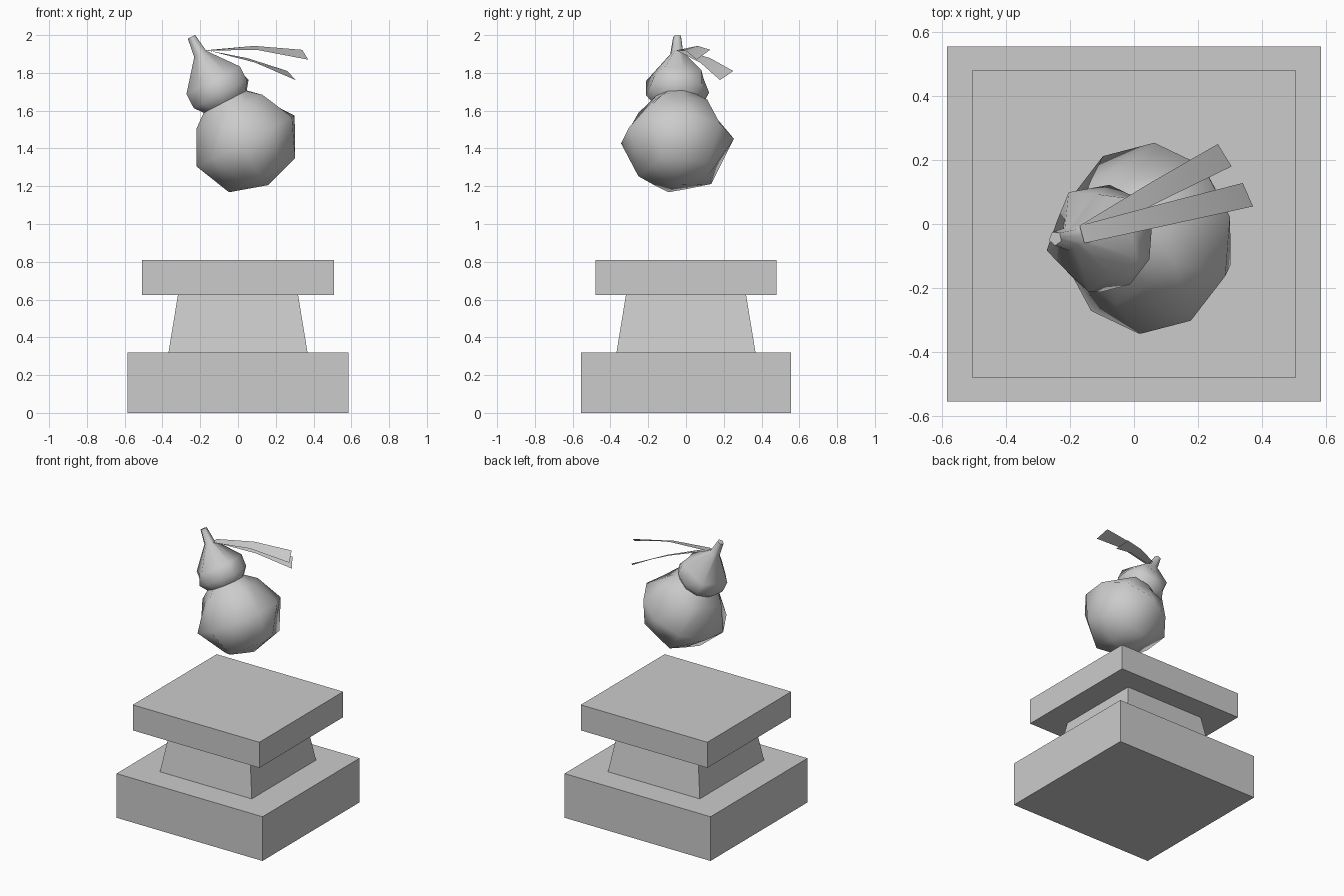
import bpy, bmesh, math
from mathutils import Vector

if "Cube" in bpy.data.objects:
    bpy.data.objects.remove(bpy.data.objects["Cube"])

stone = bpy.data.materials.new("plain grey")
stone.diffuse_color = (0.6, 0.6, 0.6, 1)
stone.use_nodes = True
stone.node_tree.nodes["Principled BSDF"].inputs["Base Color"].default_value = stone.diffuse_color


def finish(name, bm, smooth=False, recalc=True):
    if recalc:
        bmesh.ops.recalc_face_normals(bm, faces=bm.faces)
    mesh = bpy.data.meshes.new(name)
    bm.to_mesh(mesh)
    bm.free()
    ob = bpy.data.objects.new(name, mesh)
    bpy.context.collection.objects.link(ob)
    mesh.materials.append(stone)
    if smooth:
        bpy.context.view_layer.objects.active = ob
        ob.select_set(True)
        bpy.ops.object.shade_smooth_by_angle(angle=math.radians(75))
        ob.select_set(False)
    return ob


def block(name, z0, z1, bottom, top):
    """Box with separate half sizes for its bottom and top."""
    bm = bmesh.new()
    bmesh.ops.create_cube(bm, size=2)
    for v in bm.verts:
        hx, hy = top if v.co.z > 0 else bottom
        v.co = (v.co.x * hx, v.co.y * hy, z1 if v.co.z > 0 else z0)
    finish(name, bm)


# Pedestal
block("pedestal_base", 0, 0.32, (0.585, 0.555), (0.585, 0.555))
block("pedestal_neck", 0.32, 0.625, (0.368, 0.368), (0.318, 0.318))
block("pedestal_cap", 0.625, 0.81, (0.507, 0.48), (0.507, 0.48))

# Tilted gourd: rings of (distance along axis, radius, number of corners)
rings = [(-0.19, 0.208, 5), (0.01, 0.30, 10), (0.187, 0.208, 5),
         (0.245, 0.132, 10), (0.292, 0.168, 10), (0.375, 0.168, 5),
         (0.53, 0.038, 5), (0.632, 0.023, 5)]
centre = Vector((0.045, -0.045, 1.43))
axis = Vector((-0.46, 0, 0.888)).normalized()
across = Vector((axis.z, 0, -axis.x))
bm = bmesh.new()
loops = []
for t, r, sides in rings:
    loop = []
    for k in range(10):
        a = math.radians(13 + 36 * k)
        # five-sided rings get their in-between points on the straight edges
        rr = r * math.cos(math.pi / 5) if sides == 5 and k % 2 == 0 else r
        if sides == 5 and k % 2 == 0 and t < 0.5:
            rr *= 1.02
        loop.append(bm.verts.new(centre + axis * t + across * rr * math.cos(a)
                                 + Vector((0, rr * math.sin(a), 0))))
    loops.append(loop)
for lo, hi in zip(loops, loops[1:]):
    for k in range(10):
        n = (k + 1) % 10
        bm.faces.new((lo[k], lo[n], hi[n], hi[k]))
tip = bm.verts.new(centre - axis * 0.252)
for k in range(10):
    bm.faces.new((tip, loops[0][(k + 1) % 10], loops[0][k]))
bm.faces.new(loops[-1])
finish("gourd", bm, smooth=True)


# Thin trailing ribbons, each a strip of cross pairs
def ribbon(name, pairs):
    bm = bmesh.new()
    rows = [[bm.verts.new(p) for p in pair] for pair in pairs]
    for a, b in zip(rows, rows[1:]):
        bm.faces.new((a[1], b[1], b[0], a[0]))
    finish(name, bm, smooth=True, recalc=False)


ribbon("upper_ribbon", [((-0.17, -0.005, 1.92), (-0.155, -0.06, 1.918)),
                        ((0.085, 0.063, 1.943), (0.10, -0.005, 1.922)),
                        ((0.34, 0.128, 1.922), (0.372, 0.055, 1.87))])
ribbon("lower_ribbon", [((-0.17, -0.005, 1.92), (-0.155, -0.05, 1.918)),
                        ((0.05, 0.128, 1.878), (0.09, 0.075, 1.855)),
                        ((0.262, 0.25, 1.81), (0.305, 0.18, 1.762))])
